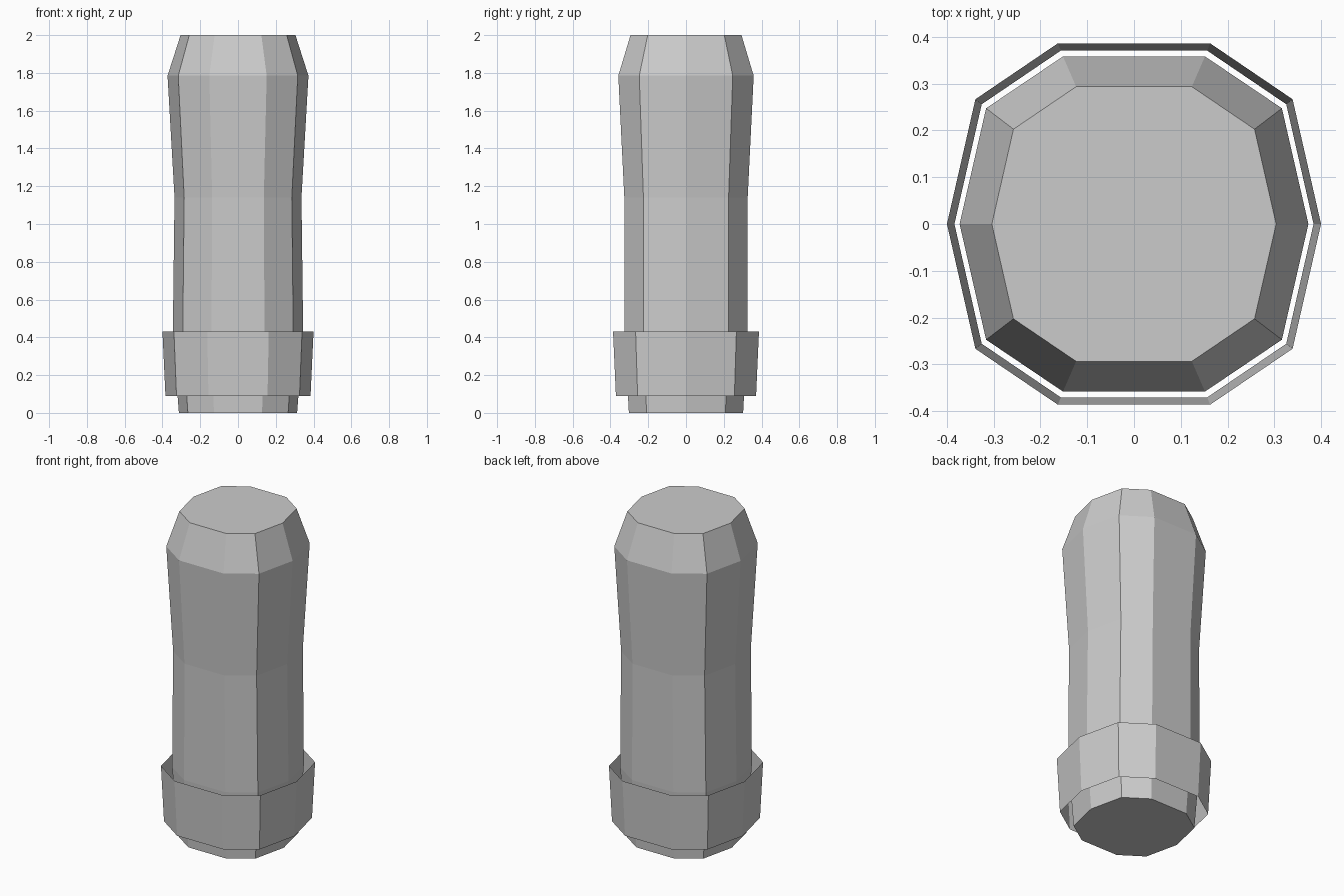
import bpy

if "Cube" in bpy.data.objects:
    bpy.data.objects.remove(bpy.data.objects["Cube"])

# Ten-sided cross-section, mirrored from one quarter
quarter = [(1.0, 0.0), (0.848, 0.667), (0.407, 0.966)]
half = quarter + [(-x, y) for x, y in reversed(quarter)]
section = half + [(x, -y) for x, y in reversed(half[1:-1])]
N = len(section)


def loft(name, rings, capped):
    """Stack rings of (z, x scale, y scale) and bridge them with flat faces."""
    verts = [(x * sx, y * sy, z) for z, sx, sy in rings for x, y in section]
    faces = [(r * N + i, r * N + (i + 1) % N, (r + 1) * N + (i + 1) % N, (r + 1) * N + i)
             for r in range(len(rings) - 1) for i in range(N)]
    if capped:
        faces.append(tuple(reversed(range(N))))
        faces.append(tuple(range((len(rings) - 1) * N, len(rings) * N)))
    mesh = bpy.data.meshes.new(name)
    mesh.from_pydata(verts, [], faces)
    mesh.update()
    obj = bpy.data.objects.new(name, mesh)
    bpy.context.collection.objects.link(obj)
    return obj


# Closed body with a waist and a bevelled top
loft("body", [(0.0, 0.313, 0.313),
              (0.42, 0.345, 0.336),
              (1.14, 0.336, 0.338),
              (1.785, 0.373, 0.371),
              (2.0, 0.304, 0.304)], True)

# Thin open collar, standing clear of the body
loft("collar", [(0.09, 0.384, 0.384),
                (0.432, 0.4, 0.4)], False)
